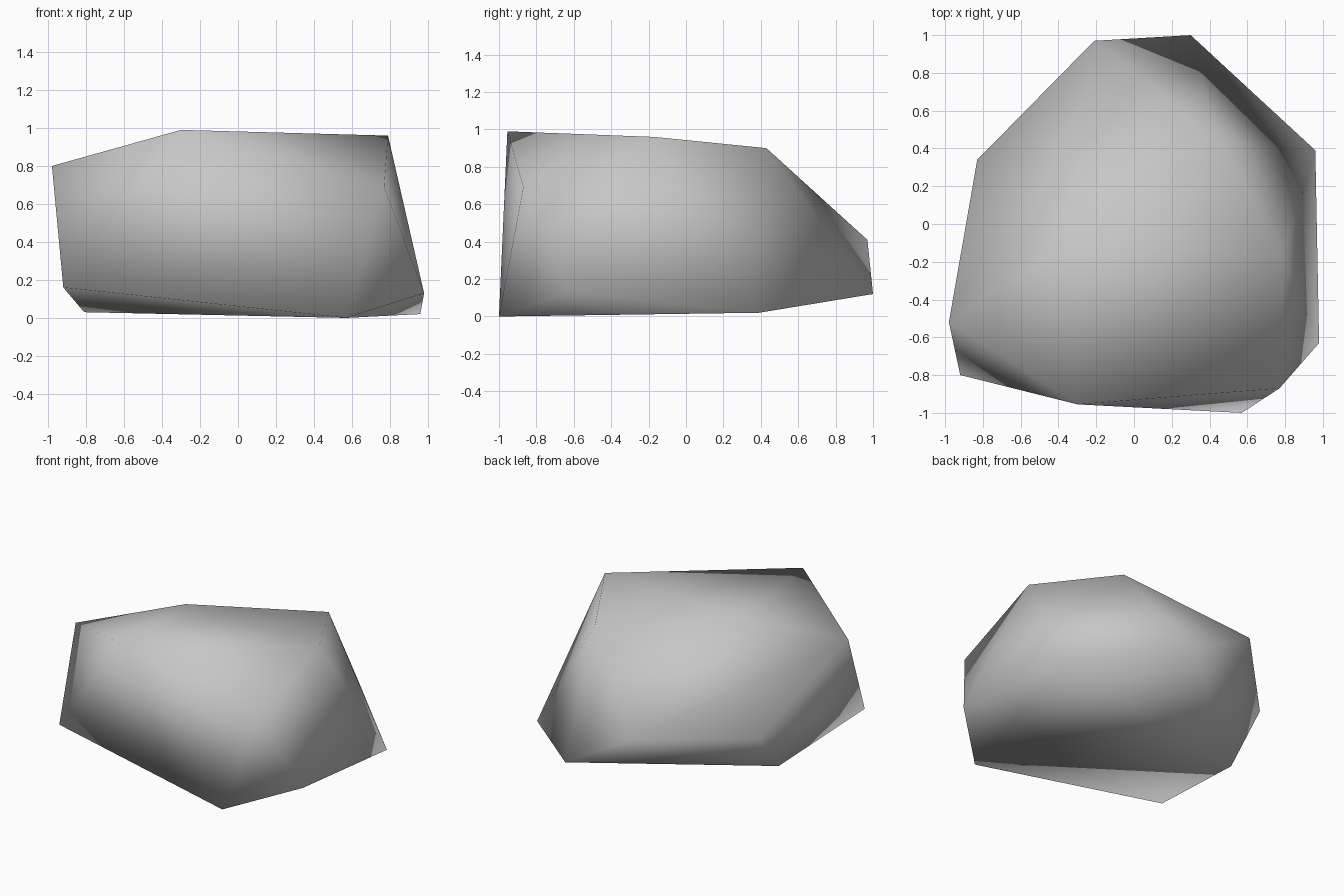
import bpy
import bmesh

default_cube = bpy.data.objects.get("Cube")
if default_cube:
    bpy.data.objects.remove(default_cube, do_unlink=True)


def make_material(name, colour):
    material = bpy.data.materials.new(name)
    material.use_nodes = True
    material.diffuse_color = colour
    shader = next(n for n in material.node_tree.nodes if n.type == "BSDF_PRINCIPLED")
    shader.inputs["Base Color"].default_value = colour
    shader.inputs["Roughness"].default_value = 0.9
    return material


def make_boulder(name, corners, material):
    """Wrap a faceted hull around the corners and shade it fully smooth."""
    bm = bmesh.new()
    for corner in corners:
        bm.verts.new(corner)
    bmesh.ops.convex_hull(bm, input=bm.verts[:], use_existing_faces=False)
    bmesh.ops.recalc_face_normals(bm, faces=bm.faces[:])
    for face in bm.faces:
        face.smooth = True
    mesh = bpy.data.meshes.new(name)
    bm.to_mesh(mesh)
    bm.free()
    mesh.materials.append(material)
    boulder = bpy.data.objects.new(name, mesh)
    bpy.context.collection.objects.link(boulder)
    return boulder


# Sloping top of the rock
top_corners = [
    (-0.3, -0.955, 0.99),
    (-0.98, -0.52, 0.8),
    (-0.35, -0.12, 0.955),
    (0.79, -0.17, 0.96),
    (0.45, 0.43, 0.9),
]

# Widest part around the sides
side_corners = [
    (0.77, -0.87, 0.69),
    (-0.21, 0.97, 0.41),
    (-0.83, 0.34, 0.345),
]

# Undercut foot resting on the ground
foot_corners = [
    (0.57, -1, 0),
    (-0.92, -0.8, 0.16),
    (0.98, -0.63, 0.13),
    (0.96, 0.39, 0.02),
    (0.3, 1, 0.12),
    (-0.81, 0.06, 0.03),
]

stone_grey = make_material("stone_grey", (0.57, 0.57, 0.57, 1))
make_boulder("boulder", top_corners + side_corners + foot_corners, stone_grey)
